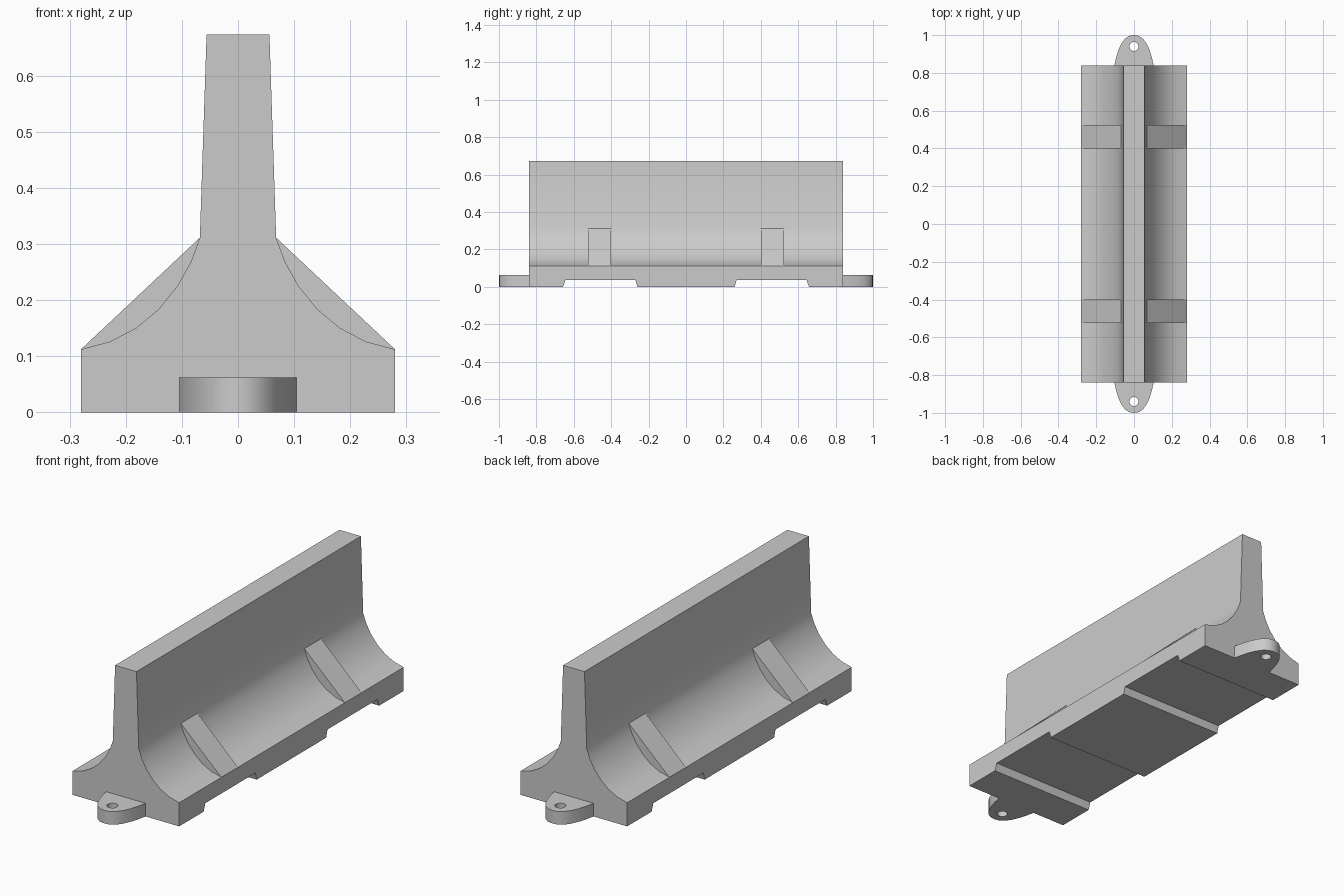
import bpy, bmesh
from math import radians
from mathutils import Vector

if "Cube" in bpy.data.objects:
    bpy.data.objects.remove(bpy.data.objects["Cube"])


def prism(name, pts, axis, lo, hi):
    """Extrude a closed 2D outline along an axis (x: pts are yz, y: xz, z: xy)."""
    def place(p, d):
        return {'x': (d, p[0], p[1]), 'y': (p[0], d, p[1]), 'z': (p[0], p[1], d)}[axis]
    bm = bmesh.new()
    face = bm.faces.new([bm.verts.new(place(p, lo)) for p in pts])
    ext = bmesh.ops.extrude_face_region(bm, geom=[face])
    verts = [g for g in ext['geom'] if isinstance(g, bmesh.types.BMVert)]
    bmesh.ops.translate(bm, verts=verts, vec=Vector(place((0, 0), hi - lo)))
    bmesh.ops.recalc_face_normals(bm, faces=bm.faces)
    mesh = bpy.data.meshes.new(name)
    bm.to_mesh(mesh)
    bm.free()
    obj = bpy.data.objects.new(name, mesh)
    bpy.context.collection.objects.link(obj)
    return obj


def activate(obj):
    bpy.ops.object.select_all(action='DESELECT')
    obj.select_set(True)
    bpy.context.view_layer.objects.active = obj


def cut(obj, cutter):
    mod = obj.modifiers.new("cut", 'BOOLEAN')
    mod.operation, mod.solver, mod.object = 'DIFFERENCE', 'EXACT', cutter
    activate(obj)
    bpy.ops.object.modifier_apply(modifier=mod.name)
    bpy.data.objects.remove(cutter)


def mirror(obj, x, y):
    mod = obj.modifiers.new("mirror", 'MIRROR')
    mod.use_axis = (x, y, False)
    mod.use_mirror_merge = False
    activate(obj)
    bpy.ops.object.modifier_apply(modifier=mod.name)


def smooth(obj):
    activate(obj)
    bpy.ops.object.shade_smooth_by_angle(angle=radians(30))


# Barrier body: flared base sweeping up into a tapered wall
half = [(0.28, 0), (0.28, 0.112), (0.228, 0.126), (0.182, 0.15), (0.142, 0.183),
        (0.108, 0.225), (0.084, 0.268), (0.068, 0.311), (0.056, 0.673)]
body = prism("barrier_body", half + [(-x, z) for x, z in reversed(half)], 'y', -0.84, 0.84)

# Two drainage slots across the underside
for s in (-1, 1):
    slot = [(0.25, -0.035), (0.27, 0.035), (0.645, 0.035), (0.67, -0.035)]
    cut(body, prism("slot_cutter", [(s * y, z) for y, z in slot], 'x', -0.4, 0.4))
smooth(body)

# Four sloping ribs bridging the curved flare
rib = prism("support_ribs", [(0.28, 0.112), (0.067, 0.312), (0.06, 0.112)], 'y', 0.40, 0.525)
mirror(rib, True, True)

# Rounded connector tabs with pin holes at both ends
edge = [(0.104, 0.84), (0.095, 0.88), (0.083, 0.92), (0.067, 0.955), (0.048, 0.981), (0.025, 0.996)]
tab = prism("connector_tabs", edge + [(0, 1)] + [(-x, y) for x, y in reversed(edge)], 'z', 0, 0.062)
bpy.ops.mesh.primitive_cylinder_add(vertices=20, radius=0.024, depth=0.4, location=(0, 0.94, 0))
cut(tab, bpy.context.object)
mirror(tab, False, True)
smooth(tab)
